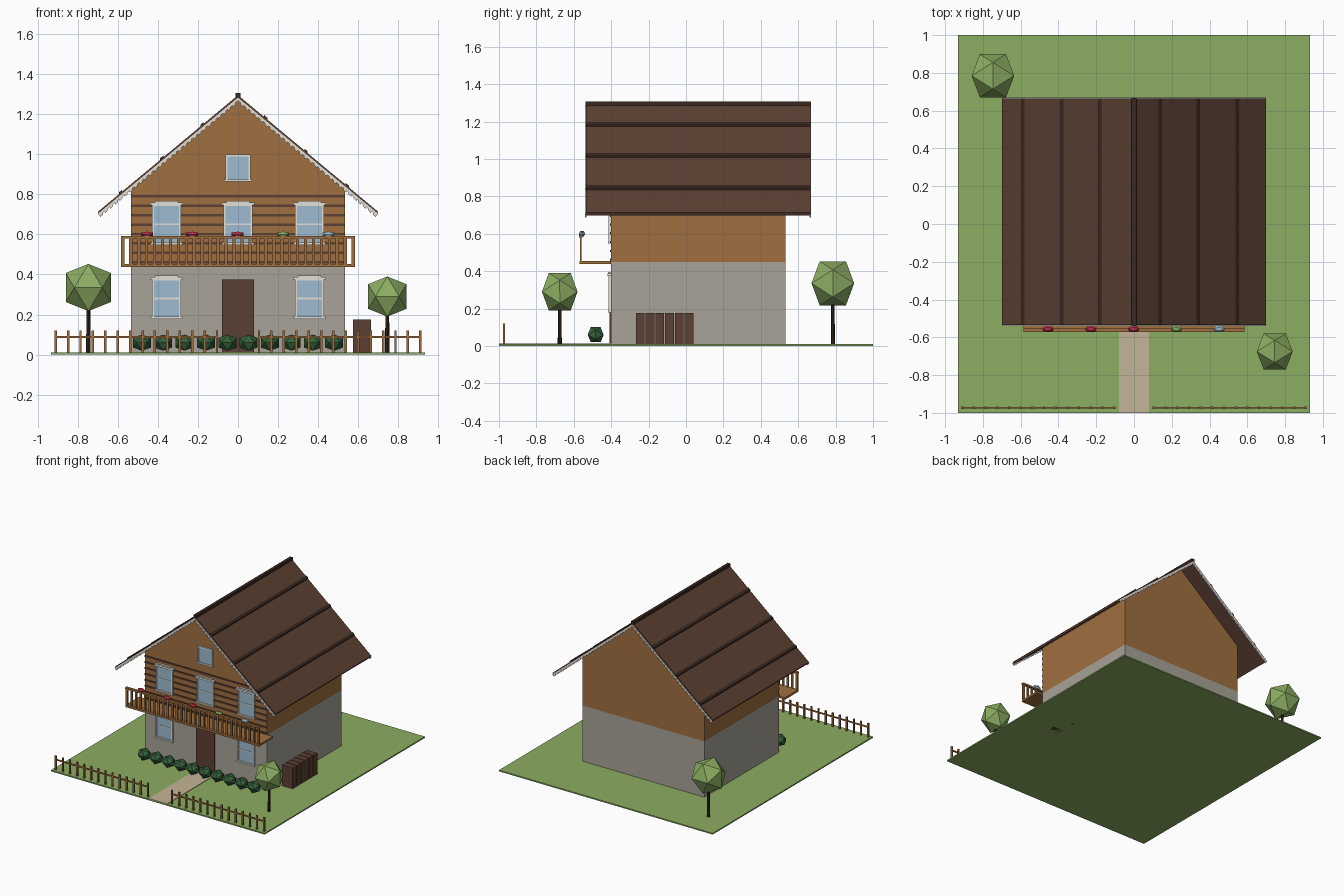
import bpy, bmesh, math
from mathutils import Matrix, Vector

if "Cube" in bpy.data.objects:
    bpy.data.objects.remove(bpy.data.objects["Cube"])


def material(name, hexcode):
    lin = []
    for i in (0, 2, 4):
        c = int(hexcode[i:i + 2], 16) / 255
        lin.append(c / 12.92 if c <= 0.04045 else ((c + 0.055) / 1.055) ** 2.4)
    m = bpy.data.materials.new(name)
    m.diffuse_color = (*lin, 1)
    m.use_nodes = True
    m.node_tree.nodes["Principled BSDF"].inputs["Base Color"].default_value = m.diffuse_color
    return m


GRASS = material("leaf_green", "8BAD62")
PATH = material("path_sand", "C4B597")
BROWN = material("roof_brown", "5C4033")
DARK = material("dark_brown", "3A2820")
WOOD = material("warm_wood", "A07040")
PLASTER = material("grey_plaster", "A8A398")
WHITE = material("trim_white", "E4E0D8")
GLASS = material("glass_blue", "9DBBD0")
RED = material("flower_red", "B8304A")
HEDGE = material("hedge_green", "35603A")


def finish(name, bm, mat):
    bmesh.ops.recalc_face_normals(bm, faces=bm.faces)
    me = bpy.data.meshes.new(name)
    bm.to_mesh(me)
    bm.free()
    me.materials.append(mat)
    ob = bpy.data.objects.new(name, me)
    bpy.context.collection.objects.link(ob)
    return ob


def boxes(name, mat, spans):
    """One object made of boxes given as (x0, x1, y0, y1, z0, z1)."""
    bm = bmesh.new()
    for x0, x1, y0, y1, z0, z1 in spans:
        mid = Vector((x0 + x1, y0 + y1, z0 + z1)) / 2
        m = Matrix.Translation(mid) @ Matrix.Diagonal((x1 - x0, y1 - y0, z1 - z0, 1))
        bmesh.ops.create_cube(bm, size=1, matrix=m)
    return finish(name, bm, mat)


def prisms(name, mat, profiles, y0, y1):
    """XZ profiles extruded along y."""
    bm = bmesh.new()
    for prof in profiles:
        f = bm.faces.new([bm.verts.new((x, y0, z)) for x, z in prof])
        ext = bmesh.ops.extrude_face_region(bm, geom=[f])
        vs = [v for v in ext["geom"] if isinstance(v, bmesh.types.BMVert)]
        bmesh.ops.translate(bm, verts=vs, vec=(0, y1 - y0, 0))
    return finish(name, bm, mat)


def blob(name, mat, centre, size):
    """Icosahedron on its golden-rectangle axes, fitted to a size."""
    bm = bmesh.new()
    rot = Matrix.Rotation(math.radians(31.72), 4, 'X') @ Matrix.Rotation(math.pi / 2, 4, 'Z')
    m = Matrix.Translation(centre) @ Matrix.Diagonal((*size, 1)) @ rot
    bmesh.ops.create_icosphere(bm, subdivisions=1, radius=0.5 / 0.8507, matrix=m)
    return finish(name, bm, mat)


# Ground and path
boxes("lawn", GRASS, [(-0.933, 0.933, -1, 1, 0, 0.01)])
boxes("path", PATH, [(-0.08, 0.08, -1, -0.40, 0.004, 0.014)])

# House walls
W, F, B = 0.533, -0.40, 0.533
SLOPE = 0.832


def roof_z(x, off=0.0):
    return 1.295 - SLOPE * abs(x) + off


boxes("lower_wall", PLASTER, [(-W, W, F, B, 0.005, 0.45)])
prisms("upper_wall", WOOD, [[(-W, 0.45), (W, 0.45), (W, roof_z(W, -0.02)),
                             (0, roof_z(0, -0.02)), (-W, roof_z(W, -0.02))]], F, B)
boxes("log_strips", BROWN, [(-W, W, F - 0.006, F + 0.01, z - 0.006, z + 0.006)
                            for z in [0.79 - 0.047 * i for i in range(8)]])

# Roof slab, raised seams, ridge
E, RF, RB = 0.70, -0.535, 0.665
prisms("roof", BROWN, [[(0, roof_z(0)), (E, roof_z(E)), (E - 0.008, roof_z(E, -0.014)),
                        (0, roof_z(0, -0.022)), (-E + 0.008, roof_z(E, -0.014)),
                        (-E, roof_z(E))]], RF, RB)
seams = []
for x in (-0.587, -0.381, -0.18, 0.138, 0.339, 0.545):
    a, b = x - 0.008, x + 0.008
    seams.append([(a, roof_z(a, -0.004)), (b, roof_z(b, -0.004)),
                  (b, roof_z(b, 0.009)), (a, roof_z(a, 0.009))])
prisms("roof_seams", DARK, seams, RF, RB)
boxes("ridge_cap", DARK, [(-0.012, 0.012, RF - 0.003, RB + 0.003, 1.28, 1.306)])

# White toothed gable trim at both ends
trim = []
for s in (-1, 1):
    trim.append([(0, roof_z(0, -0.012)), (s * E, roof_z(E, -0.010)),
                 (s * (E - 0.008), roof_z(E, -0.020)), (0, roof_z(0, -0.028))])
    for i in range(28):
        a = 0.012 + i * 0.0245
        b = a + 0.015
        trim.append([(s * a, roof_z(a, -0.022)), (s * b, roof_z(b, -0.022)),
                     (s * b, roof_z(b, -0.036)), (s * a, roof_z(a, -0.036))])
prisms("front_gable_trim", WHITE, trim, RF - 0.004, RF + 0.004)
prisms("back_gable_trim", WHITE, trim, RB - 0.004, RB + 0.004)


# Windows
def window(name, x, z0, z1, half, hood):
    boxes(name + "_glass", GLASS, [(x - half, x + half, F - 0.009, F, z0, z1)])
    t, zm = 0.010, (z0 + z1) / 2
    parts = [(x - half - t, x - half, F - 0.014, F, z0, z1),
             (x + half, x + half + t, F - 0.014, F, z0, z1),
             (x - half - t, x + half + t, F - 0.014, F, z1, z1 + t),
             (x - half - 0.016, x + half + 0.016, F - 0.018, F, z0 - 0.012, z0)]
    if hood:
        parts += [(x - half, x + half, F - 0.012, F, zm - 0.004, zm + 0.004),
                  (x - half - 0.020, x + half + 0.020, F - 0.020, F, z1 + 0.004, z1 + 0.018),
                  (x - half + 0.005, x + half - 0.005, F - 0.016, F, z1 + 0.018, z1 + 0.026)]
    boxes(name + "_frame", WHITE, parts)


for i, x in enumerate((-0.357, 0.357)):
    window(f"lower_window_{i + 1}", x, 0.19, 0.37, 0.063, True)
for i, x in enumerate((-0.357, 0, 0.357)):
    window(f"upper_window_{i + 1}", x, 0.56, 0.742, 0.063, True)
window("attic_window", 0, 0.875, 0.99, 0.053, False)

# Door
boxes("door", BROWN, [(-0.08, 0.08, F - 0.010, F, 0.01, 0.375)])

# Balcony
boxes("balcony_floor", WOOD, [(-0.585, 0.585, -0.57, F, 0.437, 0.453)])
boxes("balcony_rail", WOOD, [(-0.585, 0.585, -0.573, -0.553, 0.580, 0.593)])
N = 30
boxes("balcony_balusters", WOOD,
      [(x - 0.008, x + 0.008, -0.568, -0.558, 0.45, 0.582)
       for x in [-0.575 + 1.15 * i / (N - 1) for i in range(N)]])

# Flowers on the rail
for i, m in enumerate((RED, RED, RED, GRASS, GLASS)):
    blob(f"flower_{i + 1}", m, (-0.455 + 0.2265 * i, -0.556, 0.60), (0.06, 0.032, 0.028))

# Hedge
for i in range(10):
    blob(f"hedge_bush_{i + 1}", HEDGE, (-0.48 + 0.1067 * i, -0.483, 0.06), (0.09, 0.085, 0.08))

# Fence, both sides of the path
for side, s in (("left", -1), ("right", 1)):
    xs = [s * (0.105 + 0.0619 * i) for i in range(14)]
    parts = [(x - 0.006, x + 0.006, -0.979, -0.967, 0.005, 0.12) for x in xs]
    parts.append((min(xs), max(xs), -0.977, -0.969, 0.084, 0.094))
    boxes(side + "_fence", WOOD, parts)

# Firewood stack by the right wall
boxes("firewood_stack", BROWN, [(0.573, 0.665, y, y + 0.047, 0, 0.175)
                                for y in [-0.268 + 0.0522 * i for i in range(6)]])

# Trees
for name, x, y, z, size in (("back_tree", -0.747, 0.785, 0.335, (0.225, 0.228, 0.235)),
                            ("front_tree", 0.745, -0.675, 0.29, (0.19, 0.19, 0.20))):
    bm = bmesh.new()
    bmesh.ops.create_cone(bm, cap_ends=True, segments=8, radius1=0.011, radius2=0.009,
                          depth=z, matrix=Matrix.Translation((x, y, z / 2)))
    finish(name + "_trunk", bm, DARK)
    blob(name + "_crown", GRASS, (x, y, z), size)
